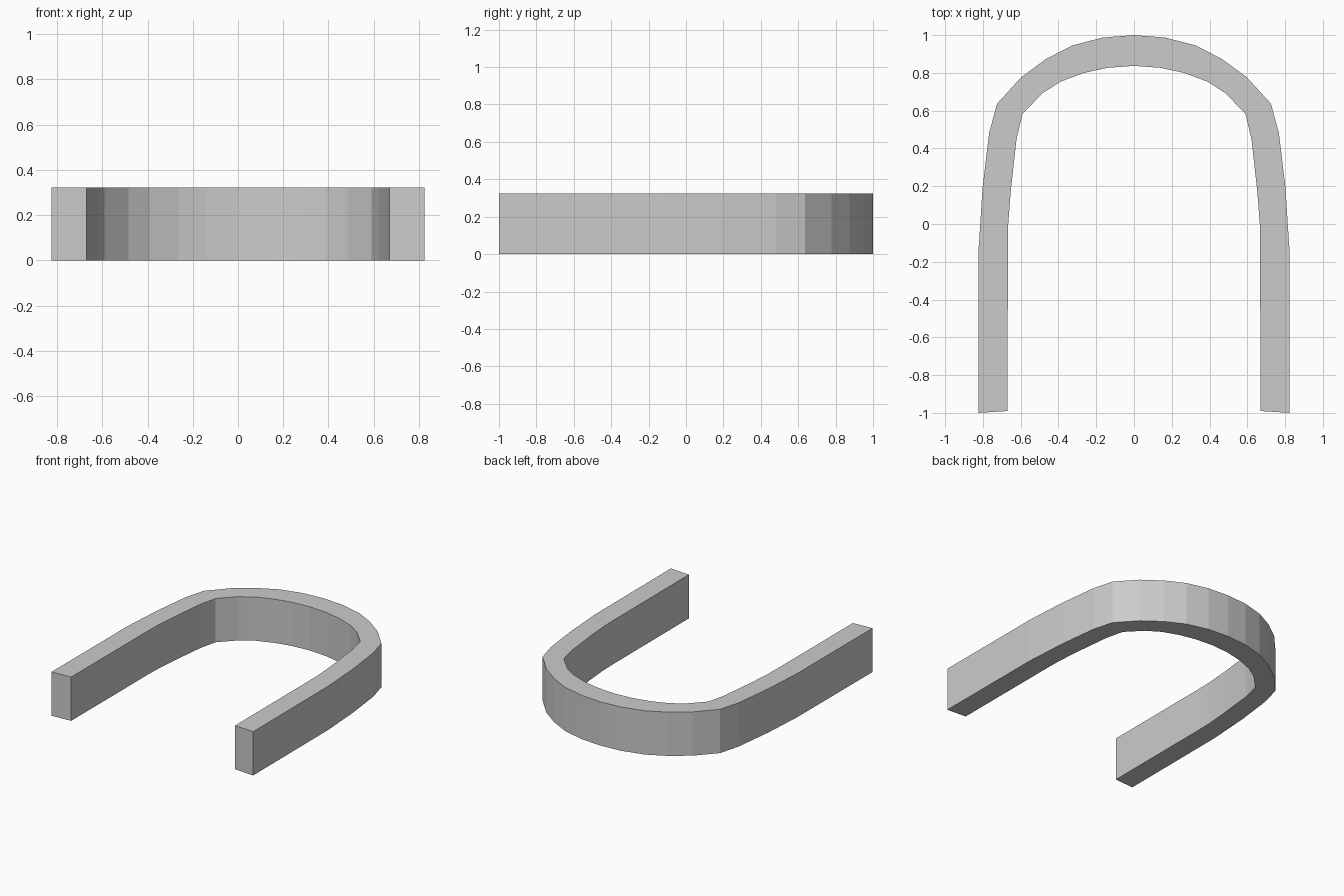
import bpy, bmesh

if "Cube" in bpy.data.objects:
    bpy.data.objects.remove(bpy.data.objects["Cube"])

HEIGHT = 0.323

# Right half of the arch outline, from the crown down to the leg end: outer and inner edge
outer = [(0, 1), (0.165, 0.987), (0.327, 0.945), (0.465, 0.874), (0.597, 0.777),
         (0.725, 0.637), (0.767, 0.482), (0.802, 0.19), (0.814, 0), (0.822, -0.12), (0.824, -1)]
inner = [(0, 0.837), (0.14, 0.827), (0.265, 0.8), (0.388, 0.754), (0.485, 0.692),
         (0.59, 0.583), (0.622, 0.45), (0.652, 0.18), (0.666, 0), (0.668, -0.12), (0.669, -0.99)]


def mirrored(half):
    """Full edge line from the left leg end to the right leg end."""
    return [(-x, y) for x, y in reversed(half[1:])] + half


# Rectangular cross-section swept along the arch
bm = bmesh.new()
rings = []
for (ox, oy), (ix, iy) in zip(mirrored(outer), mirrored(inner)):
    rings.append([bm.verts.new(p) for p in
                  ((ox, oy, 0), (ix, iy, 0), (ix, iy, HEIGHT), (ox, oy, HEIGHT))])
for a, b in zip(rings, rings[1:]):
    for i in range(4):
        j = (i + 1) % 4
        bm.faces.new((a[i], a[j], b[j], b[i]))

# Leg ends
bm.faces.new(rings[0])
bm.faces.new(rings[-1])
bmesh.ops.recalc_face_normals(bm, faces=bm.faces)

mesh = bpy.data.meshes.new("arch_band")
bm.to_mesh(mesh)
bm.free()
bpy.context.collection.objects.link(bpy.data.objects.new("arch_band", mesh))
